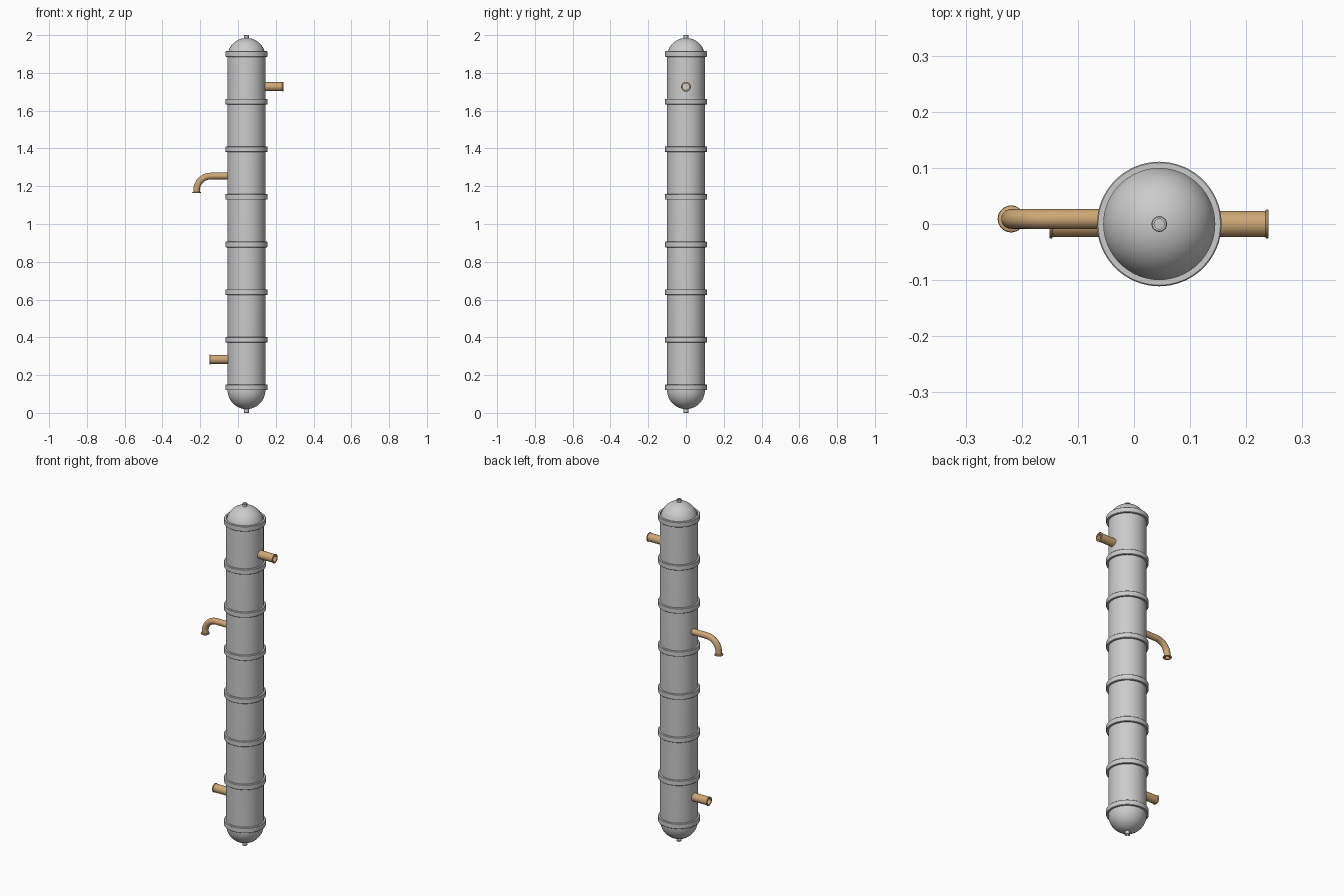
import bpy, bmesh, math
from mathutils import Vector

if "Cube" in bpy.data.objects:
    bpy.data.objects.remove(bpy.data.objects["Cube"])

CX = 0.045          # vessel axis
R = 0.1             # shell radius
Z0, Z1 = 0.12, 1.885  # straight shell ends

copper = bpy.data.materials.new("copper")
copper.diffuse_color = (0.62, 0.39, 0.18, 1)
copper.use_nodes = True
copper.node_tree.nodes["Principled BSDF"].inputs["Base Color"].default_value = copper.diffuse_color


def sweep(name, stations, sides=48, closed=False, mat=None):
    """Skin circular rings; each station is (centre, direction in XZ, radius)."""
    bm = bmesh.new()
    rings = []
    for c, d, r in stations:
        d = Vector(d).normalized()
        u, v = Vector((0, 1, 0)), d.cross(Vector((0, 1, 0)))
        rings.append([bm.verts.new(Vector(c) + r * (math.cos(a) * u + math.sin(a) * v))
                      for a in (2 * math.pi * i / sides for i in range(sides))])
    pairs = list(zip(rings, rings[1:])) + ([(rings[-1], rings[0])] if closed else [])
    for a, b in pairs:
        for i in range(sides):
            j = (i + 1) % sides
            bm.faces.new((a[i], a[j], b[j], b[i]))
    bmesh.ops.remove_doubles(bm, verts=bm.verts, dist=1e-5)
    bmesh.ops.recalc_face_normals(bm, faces=bm.faces)
    me = bpy.data.meshes.new(name)
    bm.to_mesh(me)
    bm.free()
    ob = bpy.data.objects.new(name, me)
    bpy.context.collection.objects.link(ob)
    if mat:
        me.materials.append(mat)
    bpy.ops.object.select_all(action='DESELECT')
    ob.select_set(True)
    bpy.context.view_layer.objects.active = ob
    bpy.ops.object.shade_smooth_by_angle(angle=math.radians(35))
    return ob


def lathe(name, origin, direction, profile, **kw):
    """Revolve (distance along axis, radius) points about an axis."""
    o, d = Vector(origin), Vector(direction)
    return sweep(name, [(o + d * t, d, r) for t, r in profile], **kw)


def pipe_profile(length, r, lip, bore, lip_len):
    """Hollow stub with a rounded lip at its open end."""
    b = lip_len * 0.25
    return [(0, 0), (0, r), (length - lip_len, r), (length - lip_len + b, lip),
            (length - b, lip), (length, lip - b), (length, bore), (0.01 * length, bore),
            (0.01 * length, 0)]


# Shell with hemispherical ends
N = 14
arc = [math.pi / 2 * i / N for i in range(N + 1)]
profile = [(Z0 - R * math.cos(a), R * math.sin(a)) for a in arc]
profile += [(Z1 + R * math.sin(a), R * math.cos(a)) for a in arc]
lathe("vessel_shell", (CX, 0, 0), (0, 0, 1), profile, sides=64)

# Reinforcing bands
step = (Z1 - Z0) / 7
for i in range(8):
    lathe(f"band_{i + 1}", (CX, 0, Z0 + i * step), (0, 0, 1),
          [(0, 0.099), (0, 0.109), (0.002, 0.111), (0.028, 0.111), (0.03, 0.109), (0.03, 0.099)],
          sides=64, closed=True)

# Small vents at both poles
for name, z, s in (("top_vent", 1.98, 1), ("bottom_vent", 0.02, -1)):
    lathe(name, (CX, 0, z), (0, 0, s), pipe_profile(0.02, 0.012, 0.014, 0.009, 0.006), sides=32)

# Straight side nozzles
for name, s, z, end in (("upper_nozzle", 1, 1.727, 0.24), ("lower_nozzle", -1, 0.283, -0.151)):
    x0 = CX + s * 0.085
    lathe(name, (x0, 0, z), (s, 0, 0),
          pipe_profile(abs(end - x0), 0.0235, 0.026, 0.017, 0.006), sides=32, mat=copper)

# Elbow pipe: out to the left, then down to a flared lip
PY, PZ, PX, B, r = 0.009, 1.254, -0.219, 0.075, 0.0175
path = [((CX - 0.085, PY, PZ), (-1, 0, 0))]
for i in range(15):
    a = math.pi / 2 * i / 14
    path.append(((PX + B - B * math.sin(a), PY, PZ - B + B * math.cos(a)),
                 (-math.cos(a), 0, -math.sin(a))))
bottom = 1.163
down = (0, 0, -1)
lip = [((PX, PY, bottom + h), down, q)
       for h, q in ((0.007, r), (0.005, 0.023), (0.002, 0.024), (0, 0.023), (0, 0.013))]
stations = [(path[0][0], path[0][1], 0)] + [(c, d, r) for c, d in path] + lip
stations += [(c, d, 0.013) for c, d in reversed(path)] + [(path[0][0], path[0][1], 0)]
# nudge the bore's end so it does not coincide with the outer cap
c, d, q = stations[-1]
for k in (-1, -2):
    stations[k] = (Vector(c) + Vector(d) * 0.002, d, stations[k][2])
sweep("elbow_pipe", stations, sides=32, mat=copper)
